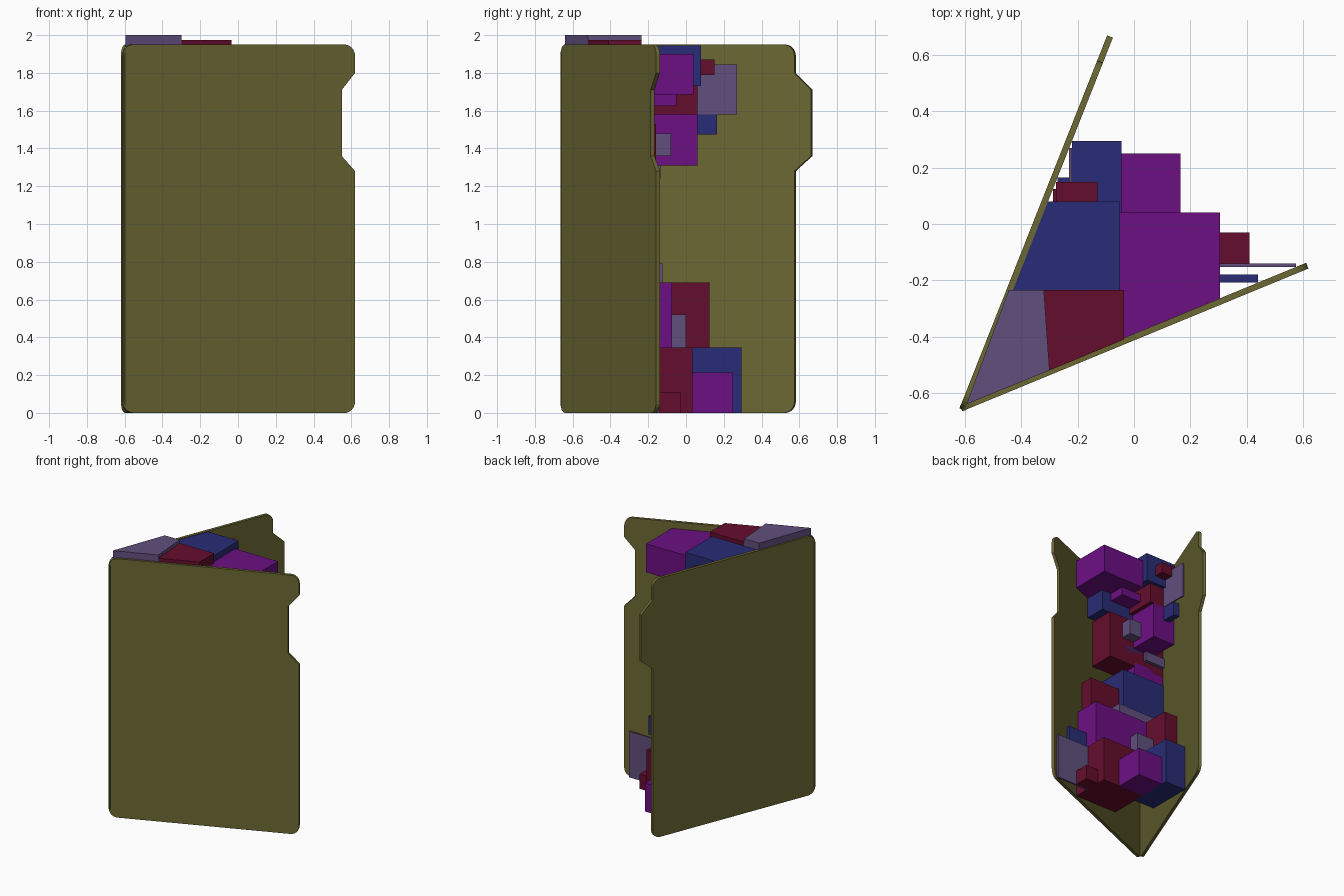
import bpy, bmesh
from math import sin, cos, tan, radians, pi

if "Cube" in bpy.data.objects:
    bpy.data.objects.remove(bpy.data.objects["Cube"])

def material(name, rgb):
    m = bpy.data.materials.new(name)
    m.diffuse_color = (*rgb, 1)
    m.use_nodes = True
    m.node_tree.nodes["Principled BSDF"].inputs["Base Color"].default_value = m.diffuse_color
    return m

OLIVE = material("olive", (0.15, 0.138, 0.034))
PURPLE = material("purple", (0.15, 0.005, 0.225))
BLUE = material("blue", (0.022, 0.025, 0.18))
RED = material("red", (0.13, 0.004, 0.026))
MAUVE = material("mauve", (0.12, 0.078, 0.205))

def prism(name, base, offset, mat):
    """Extrude a 3D polygon along an offset vector."""
    bm = bmesh.new()
    face = bm.faces.new([bm.verts.new(p) for p in base])
    ext = bmesh.ops.extrude_face_region(bm, geom=[face])
    bmesh.ops.translate(bm, vec=offset,
                        verts=[g for g in ext["geom"] if isinstance(g, bmesh.types.BMVert)])
    bmesh.ops.recalc_face_normals(bm, faces=bm.faces)
    me = bpy.data.meshes.new(name)
    bm.to_mesh(me)
    bm.free()
    me.materials.append(mat)
    ob = bpy.data.objects.new(name, me)
    bpy.context.collection.objects.link(ob)

# Covers: rounded boards, one with a notch and one with a matching tab
W, H, R, T = 1.33, 1.95, 0.06, 0.022
A, B = radians(22.4), radians(68.4)
A0, B0 = (-0.61, -0.665), (-0.62, -0.655)

def arc(cx, cz, start):
    return [(cx + R * cos(start + i * pi / 12), cz + R * sin(start + i * pi / 12))
            for i in range(7)]

def cover(name, origin, ang, side, depth):
    pts = arc(R, R, pi) + arc(W - R, R, -pi / 2)
    pts += [(W, 1.28), (W + depth, 1.36), (W + depth, 1.71), (W, 1.80)]
    pts += arc(W - R, H - R, 0) + arc(R, H - R, pi / 2)
    base = [(origin[0] + u * cos(ang), origin[1] + u * sin(ang), z) for u, z in pts]
    prism(name, base, (-sin(ang) * T * side, cos(ang) * T * side, 0), OLIVE)

cover("front_cover", A0, A, 1, -0.076)
cover("back_cover", B0, B, -1, 0.095)

# Inner faces of the covers, as lines in plan
def front_y(x):
    return A0[1] + (x - A0[0]) * tan(A) + T / cos(A)

def back_x(y):
    return B0[0] + (y - B0[1]) / tan(B) + T / sin(B)

def clip(poly, dist):
    """Keep the part of a polygon where dist(p) >= 0."""
    out = []
    for p, q in zip(poly, poly[1:] + poly[:1]):
        dp, dq = dist(p), dist(q)
        if dp >= 0:
            out.append(p)
        if dp * dq < 0:
            t = dp / (dp - dq)
            out.append((p[0] + t * (q[0] - p[0]), p[1] + t * (q[1] - p[1])))
    return out

def block(name, x1, y1, z0, z1, mat, x0=None, y0=None):
    x0 = back_x(y1) if x0 is None else x0
    y0 = front_y(x1) if y0 is None else y0
    poly = [(x0, y0), (x1, y0), (x1, y1), (x0, y1)]
    poly = clip(poly, lambda p: p[1] - front_y(p[0]) + 1e-6)
    poly = clip(poly, lambda p: p[0] - back_x(p[1]) + 1e-6)
    prism(name, [(x, y, z0) for x, y in poly], (0, 0, z1 - z0), mat)

# Topmost wedge blocks by the spine
for name, z1, mat, plan in [
    ("spine_block_left", 2.0, MAUVE,
     [(-0.445, -0.235), (-0.32, -0.235), (-0.30, -0.52), (-0.595, -0.64)]),
    ("spine_block_right", 1.975, RED,
     [(-0.32, -0.235), (-0.035, -0.235), (-0.035, -0.41), (-0.30, -0.52)])]:
    prism(name, [(x, y, 1.73) for x, y in plan], (0, 0, z1 - 1.73), mat)

# Upper cluster
block("top_block_right", 0.305, 0.04, 1.685, 1.90, PURPLE, x0=-0.05, y0=-0.5)
block("top_block_left", -0.05, 0.08, 1.73, 1.945, BLUE, x0=-0.5, y0=-0.235)
block("top_small_red", -0.13, 0.15, 1.79, 1.87, RED, y0=0.0)
block("top_mauve", -0.22, 0.27, 1.58, 1.845, MAUVE, y0=0.0)
block("upper_red", -0.10, 0.06, 1.58, 1.73, RED)
block("upper_small_purple", 0.067, -0.05, 1.625, 1.685, PURPLE)
block("upper_blue", 0.147, -0.17, 1.53, 1.685, BLUE)
block("upper_purple", -0.13, 0.06, 1.31, 1.58, PURPLE)
block("upper_small_blue", -0.225, 0.165, 1.475, 1.58, BLUE, y0=0.0)
block("upper_tall_red", 0.083, -0.16, 1.17, 1.53, RED)
block("upper_small_mauve", -0.03, -0.08, 1.36, 1.48, MAUVE)
block("crease_blue", -0.07, -0.16, 1.23, 1.31, BLUE)
block("crease_mauve", -0.225, -0.135, 1.24, 1.31, MAUVE)

# Middle cluster
block("middle_purple", -0.14, -0.16, 1.0, 1.20, PURPLE)
block("middle_blue", -0.03, -0.15, 0.69, 1.10, BLUE)
block("middle_red", 0.225, -0.20, 0.69, 0.96, RED)
block("middle_small_mauve", 0.03, -0.125, 0.69, 0.79, MAUVE)

# Lower cluster
block("lower_purple", 0.285, -0.075, 0.345, 0.69, PURPLE, x0=-0.2)
block("lower_red", -0.177, 0.125, 0.345, 0.69, RED, y0=-0.25)
block("lower_small_blue", -0.13, -0.08, 0.345, 0.55, BLUE, y0=-0.25)
block("lower_mauve", -0.03, 0.0, 0.345, 0.52, MAUVE, y0=-0.25)
block("lower_side_blue", 0.44, -0.18, 0.345, 0.48, BLUE, x0=0.2)

# Bottom row
block("bottom_block_right", 0.305, 0.035, 0, 0.345, RED, x0=-0.05)
block("bottom_block_left", -0.045, 0.295, 0, 0.345, BLUE, y0=-0.05)
block("bottom_purple", 0.165, 0.25, 0, 0.215, PURPLE, x0=-0.045, y0=0.035)
block("bottom_small_red", 0.41, -0.03, 0, 0.11, RED, x0=0.305, y0=-0.14)
block("bottom_mauve", 0.575, -0.14, 0, 0.345, MAUVE, x0=0.305)
